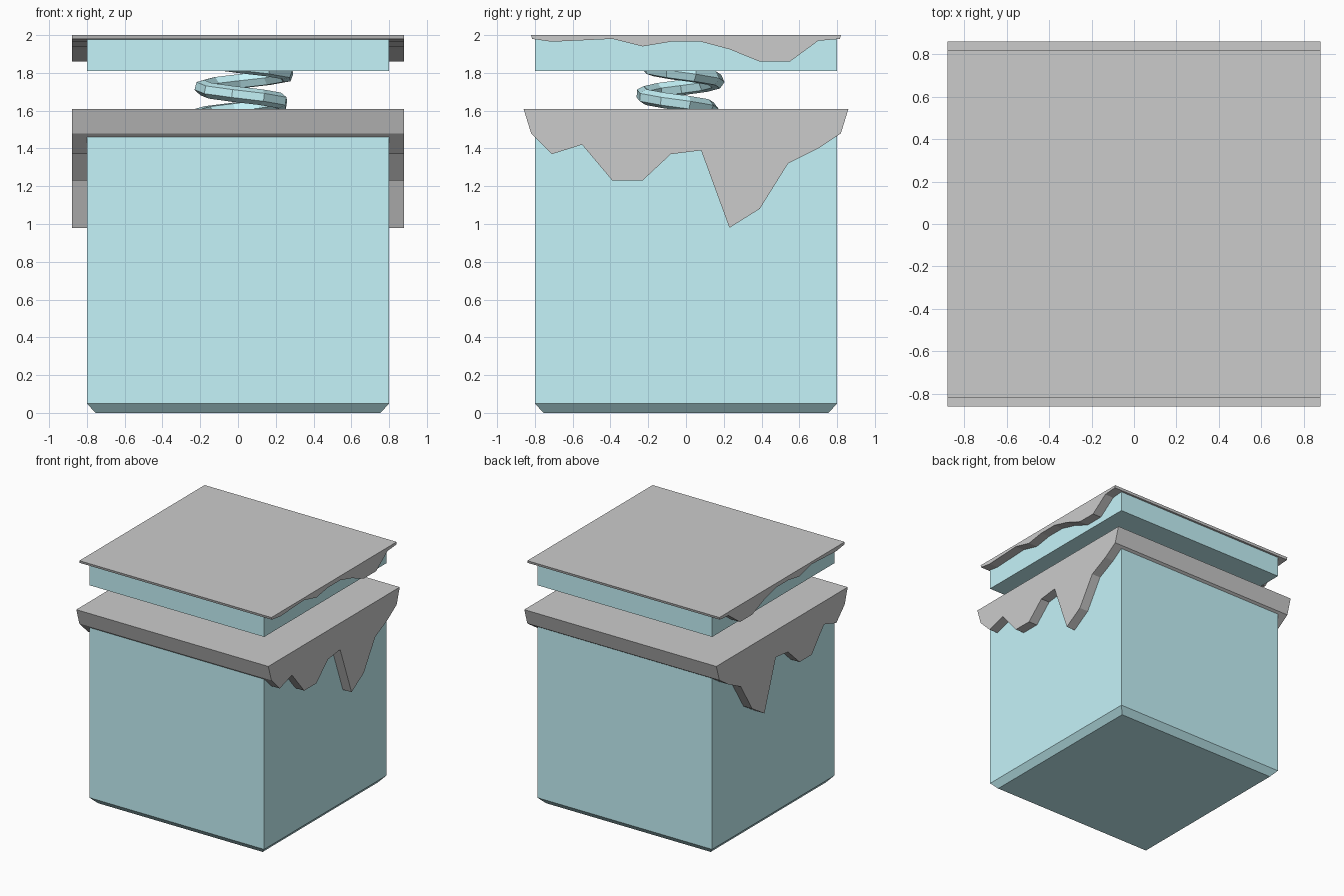
import bpy, bmesh, math

if "Cube" in bpy.data.objects:
    bpy.data.objects.remove(bpy.data.objects["Cube"])

teal = bpy.data.materials.new("teal")
teal.diffuse_color = (0.56, 0.9, 0.95, 1)
teal.use_nodes = True
teal.node_tree.nodes["Principled BSDF"].inputs["Base Color"].default_value = teal.diffuse_color


def finish(name, bm, mat=None):
    bmesh.ops.recalc_face_normals(bm, faces=bm.faces)
    mesh = bpy.data.meshes.new(name)
    bm.to_mesh(mesh)
    bm.free()
    obj = bpy.data.objects.new(name, mesh)
    bpy.context.collection.objects.link(obj)
    if mat:
        mesh.materials.append(mat)
    return obj


def stacked_box(name, levels, mat):
    """Closed box from square rings given as (half width, z)."""
    bm = bmesh.new()
    rings = [[bm.verts.new((sx * h, sy * h, z))
              for sx, sy in ((-1, -1), (1, -1), (1, 1), (-1, 1))] for h, z in levels]
    for a, b in zip(rings, rings[1:]):
        for i in range(4):
            j = (i + 1) % 4
            bm.faces.new((a[i], a[j], b[j], b[i]))
    bm.faces.new(rings[0])
    bm.faces.new(rings[-1])
    return finish(name, bm, mat)


def drip_slab(name, profile, half_x=0.88):
    """Dripping side profile (y, z) extruded across the width."""
    bm = bmesh.new()
    face = bm.faces.new([bm.verts.new((-half_x, y, z)) for y, z in profile])
    ext = bmesh.ops.extrude_face_region(bm, geom=[face], use_keep_orig=True)
    moved = [v for v in ext["geom"] if isinstance(v, bmesh.types.BMVert)]
    bmesh.ops.translate(bm, verts=moved, vec=(2 * half_x, 0, 0))
    return finish(name, bm)


# Box body with chamfered foot, and the raised lid
stacked_box("box_body", [(0.755, 0), (0.8, 0.05), (0.8, 1.58)], teal)
stacked_box("lid", [(0.8, 1.81), (0.8, 1.985)], teal)

# Dripping coatings on the body and the lid
drip_slab("body_drips", [
    (-0.86, 1.61), (-0.82, 1.48), (-0.71, 1.37), (-0.55, 1.42), (-0.39, 1.23),
    (-0.23, 1.23), (-0.08, 1.37), (0.08, 1.39), (0.23, 0.98), (0.39, 1.08),
    (0.54, 1.32), (0.70, 1.40), (0.82, 1.48), (0.86, 1.61)])
drip_slab("lid_drips", [
    (-0.82, 2.0), (-0.815, 1.98), (-0.71, 1.965), (-0.39, 1.98), (-0.23, 1.94),
    (-0.08, 1.965), (0.08, 1.965), (0.23, 1.925), (0.39, 1.86), (0.55, 1.86),
    (0.70, 1.97), (0.815, 1.98), (0.82, 2.0)])

# Slightly leaning coil spring between body and lid
curve = bpy.data.curves.new("spring", "CURVE")
curve.dimensions = "3D"
curve.bevel_depth = 0.042
curve.bevel_resolution = 1
curve.use_fill_caps = True
spline = curve.splines.new("POLY")
per_turn, pitch, z0 = 9, 0.152, 1.57
count = 19
spline.points.add(count - 1)
for i, p in enumerate(spline.points):
    z = z0 + i * pitch / per_turn
    a = -math.tau * (z - 1.645) / pitch
    lean = 0.2 * (z - 1.71)
    p.co = (0.028 + lean + 0.22 * math.cos(a), -0.035 + lean + 0.19 * math.sin(a), z, 1)
    spline.use_smooth = False
spring = bpy.data.objects.new("spring", curve)
bpy.context.collection.objects.link(spring)
curve.materials.append(teal)
